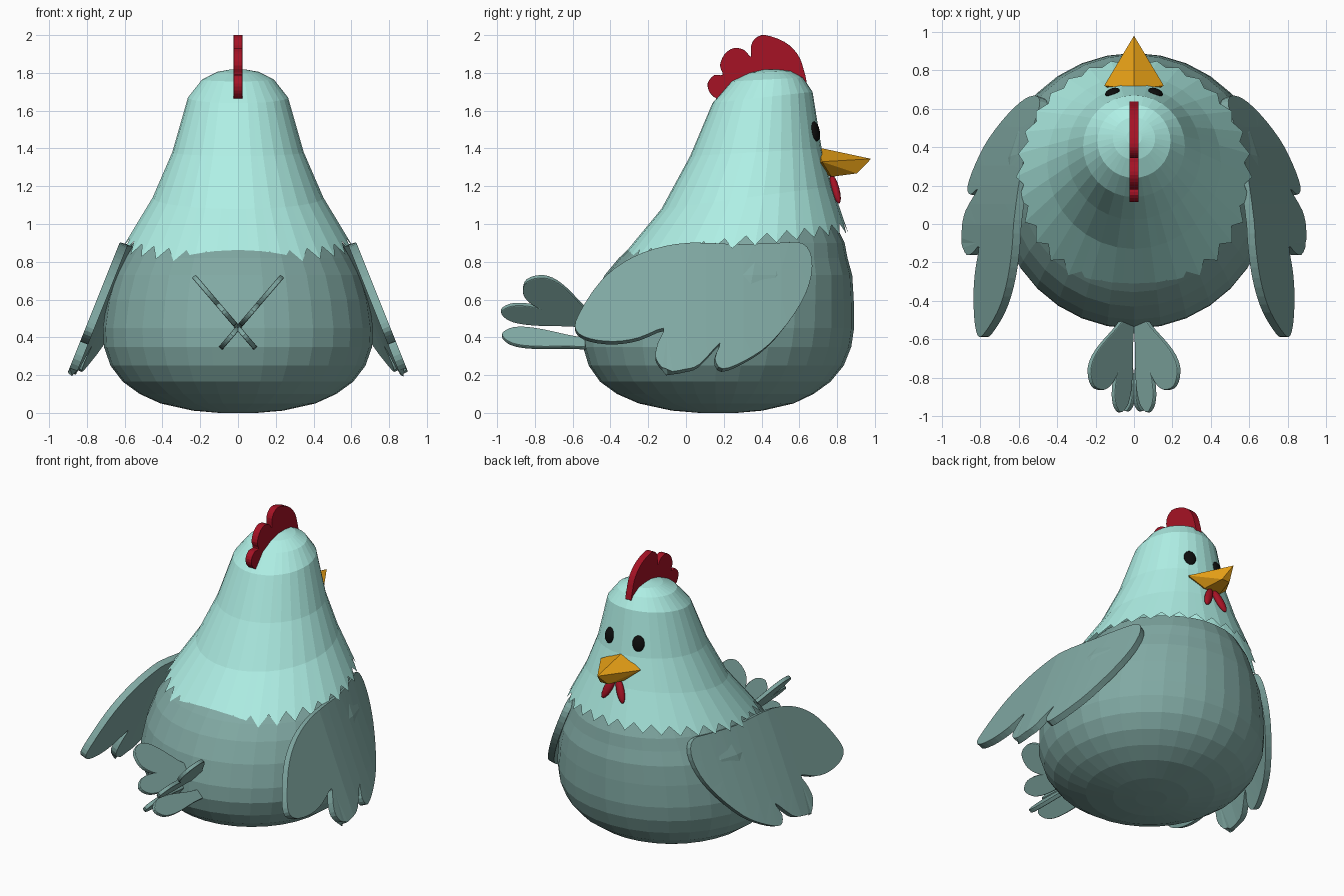
import bpy, bmesh, math
from mathutils import Vector

if "Cube" in bpy.data.objects:
    bpy.data.objects.remove(bpy.data.objects["Cube"])


def material(name, rgb):
    m = bpy.data.materials.new(name)
    m.diffuse_color = (*rgb, 1)
    m.use_nodes = True
    m.node_tree.nodes["Principled BSDF"].inputs["Base Color"].default_value = m.diffuse_color
    return m


TEAL = material("dark_teal", (0.22, 0.40, 0.37))
MINT = material("pale_mint", (0.43, 0.87, 0.79))
RED = material("red", (0.38, 0.006, 0.018))
AMBER = material("amber", (0.79, 0.35, 0.008))
BLACK = material("black", (0.004, 0.004, 0.004))


def finish(bm, name, mat):
    bmesh.ops.recalc_face_normals(bm, faces=bm.faces)
    me = bpy.data.meshes.new(name)
    bm.to_mesh(me)
    bm.free()
    me.materials.append(mat)
    ob = bpy.data.objects.new(name, me)
    bpy.context.collection.objects.link(ob)
    return ob


def loft(name, rings, n, mat, zigzag=0.0, cap_start=True):
    """Rings are (z, centre y, radius, front-to-back tilt)."""
    bm = bmesh.new()
    cos_half = math.cos(2 * math.pi / n) if zigzag else 1
    rows = []
    for z, c, r, t in rings:
        row = []
        for i in range(n):
            a = 2 * math.pi * i / n
            q = cos_half if i % 2 else 1
            row.append(Vector((r * q * math.cos(a), c + r * q * math.sin(a), z + t * math.sin(a))))
        rows.append(row)
    for i in range(1, n, 2):
        rows[0][i] = rows[0][i].lerp(rows[1][i], zigzag)
    vr = [[bm.verts.new(p) for p in row] for row in rows]
    for a, b in zip(vr, vr[1:]):
        for i in range(n):
            j = (i + 1) % n
            bm.faces.new((a[i], a[j], b[j], b[i]))
    bm.faces.new(vr[-1])
    if cap_start:
        bm.faces.new(vr[0])
    return finish(bm, name, mat)


def smooth_loop(pts, steps=3):
    """Closed Catmull-Rom curve through 2D points."""
    out, n = [], len(pts)
    for i in range(n):
        p0, p1, p2, p3 = (Vector(pts[(i + k - 1) % n]) for k in range(4))
        for s in range(steps):
            t = s / steps
            out.append(0.5 * (2 * p1 + (p2 - p0) * t + (2 * p0 - 5 * p1 + 4 * p2 - p3) * t * t
                              + (3 * p1 - p0 - 3 * p2 + p3) * t ** 3))
    return out


def sheet(name, pts, place, thick, mat, cuts=()):
    """Flat outline, bent into space by place(u, v), then thickened with a soft rim."""
    bm = bmesh.new()
    bm.faces.new([bm.verts.new((p.x, p.y, 0)) for p in pts])
    for axis, values in enumerate(cuts):
        for v in values:
            co, no = [0, 0, 0], [0, 0, 0]
            co[axis], no[axis] = v, 1
            bmesh.ops.bisect_plane(bm, geom=bm.verts[:] + bm.edges[:] + bm.faces[:],
                                   plane_co=co, plane_no=no)
    bmesh.ops.triangulate(bm, faces=bm.faces[:])
    for v in bm.verts:
        v.co = place(v.co.x, v.co.y)
    ob = finish(bm, name, mat)
    sol = ob.modifiers.new("thickness", 'SOLIDIFY')
    sol.thickness, sol.offset = thick, 0
    bev = ob.modifiers.new("rim", 'BEVEL')
    bev.width, bev.segments, bev.limit_method = thick * 0.3, 2, 'ANGLE'
    bev.angle_limit = math.radians(50)
    return ob


def ellipsoid(name, loc, size, rot, mat):
    bpy.ops.mesh.primitive_uv_sphere_add(segments=20, ring_count=12, location=loc, rotation=rot)
    ob = bpy.context.object
    ob.name, ob.scale = name, size
    ob.data.materials.append(mat)
    bpy.ops.object.shade_smooth()
    return ob


# Round body
loft("body", [(0, .17, .1, 0), (.012, .165, .24, 0), (.05, .16, .41, 0), (.10, .155, .52, 0),
              (.165, .155, .61, 0), (.25, .16, .675, 0), (.35, .165, .71, 0), (.45, .175, .715, 0),
              (.60, .195, .693, 0), (.73, .225, .655, 0), (.82, .25, .605, 0),
              (.90, .285, .555, 0), (1.0, .31, .48, 0)], 32, TEAL)

# Pale hood of head and neck with zigzag hem
loft("neck_hood", [(.87, .245, .615, .08), (1.14, .322, .452, .06), (1.38, .37, .348, .02),
                   (1.67, .405, .265, .03), (1.765, .43, .19, .01), (1.805, .445, .11, .005),
                   (1.818, .45, .04, 0)], 64, MINT, zigzag=.22, cap_start=False)

# Comb
comb = [(.19, 1.66), (.13, 1.69), (.115, 1.745), (.15, 1.788), (.195, 1.79), (.18, 1.84),
        (.205, 1.90), (.255, 1.932), (.31, 1.92), (.343, 1.885), (.345, 1.945), (.37, 1.985),
        (.42, 2.0), (.52, 1.965), (.59, 1.90), (.622, 1.82), (.63, 1.73), (.5, 1.73), (.3, 1.72)]
sheet("comb", smooth_loop(comb), lambda u, v: Vector((0, u, v)), .046, RED)

# Beak
bm = bmesh.new()
for p in [(0, .98, 1.345), (0, .70, 1.405), (.155, .72, 1.33), (-.155, .72, 1.33),
          (.06, .77, 1.25), (-.06, .77, 1.25), (.03, .905, 1.268), (-.03, .905, 1.268),
          (.05, .66, 1.3), (-.05, .66, 1.3)]:
    bm.verts.new(p)
bmesh.ops.convex_hull(bm, input=bm.verts[:])
finish(bm, "beak", AMBER)

# Wing outline in (y, z)
wing = [(-.17, .86), (.02, .893), (.28, .885), (.49, .893), (.61, .89), (.66, .81), (.645, .67),
        (.57, .52), (.44, .36), (.31, .27), (.19, .225), (.15, .28), (.175, .36), (.07, .25),
        (-.01, .222), (-.10, .215), (-.16, .28), (-.15, .36), (-.12, .44), (-.25, .39),
        (-.38, .37), (-.51, .385), (-.583, .43), (-.57, .51), (-.46, .68), (-.33, .79)]


def tail_feather(name, s, base, tip, half, lean):
    """Leaf lying in a plane spanned by y and a slanted radial direction."""
    b, t = Vector(base), Vector(tip)
    side = Vector((-(t - b).y, (t - b).x)).normalized() * half
    prof = [(0, .35), (.3, .6), (.6, .95), (.8, 1), (.93, .7)]
    pts = [b.lerp(t, f) + side * w for f, w in prof] + [t]
    pts += [b.lerp(t, f) - side * w for f, w in reversed(prof)]
    sheet(name, smooth_loop(pts),
          lambda r, y: Vector((s * .65 * r, y, .45 + lean * .76 * r)), .026, TEAL)


for s, side in ((1, "right"), (-1, "left")):
    # Wings
    sheet("wing_" + side, smooth_loop(wing),
          lambda y, z: Vector((s * (.605 + .4 * (.895 - z) - .1 * max(0, y) - .2 * max(0, y) ** 2), y, z)),
          .045, TEAL, cuts=([-.3, -.1, 0, .1, .2, .3, .4, .5, .6], [.4, .6, .75]))
    # Tail feathers
    tail_feather("upper_tail_" + side, s, (.0, -.46), (.33, -.845), .1, 1)
    tail_feather("middle_tail_" + side, s, (.03, -.46), (.12, -.98), .065, 1)
    tail_feather("lower_tail_" + side, s, (.12, -.46), (.05, -.975), .065, -1)
    # Eyes and wattles
    ellipsoid("eye_" + side, (s * .112, .685, 1.49), (.04, .02, .053),
              (math.radians(10), 0, math.radians(-20 * s)), BLACK)
    ellipsoid("wattle_" + side, (s * .045, .79, 1.185), (.028, .022, .085),
              (math.radians(14), math.radians(-24 * s), 0), RED)
